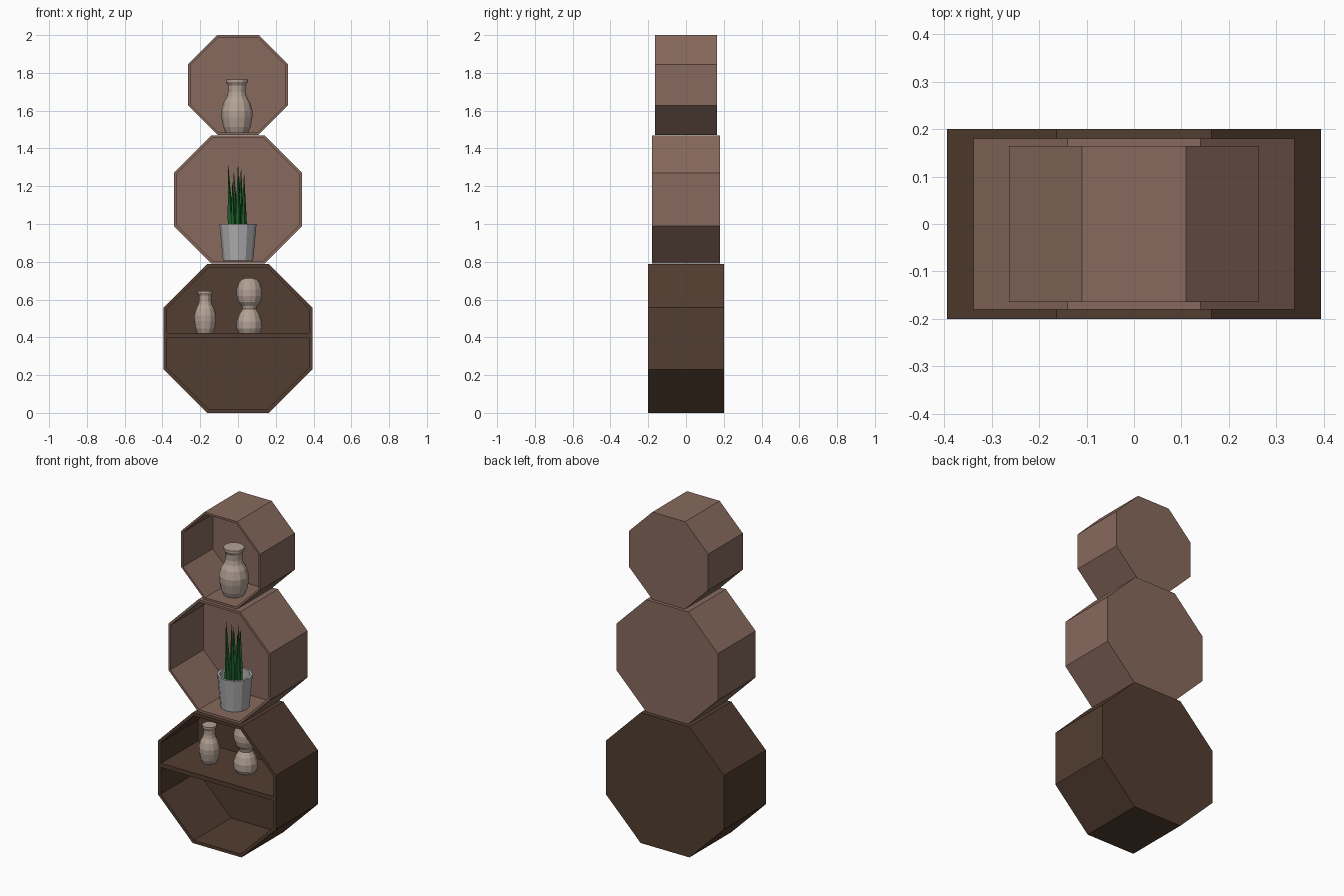
import bpy, bmesh, math
from mathutils import Vector

if "Cube" in bpy.data.objects:
    bpy.data.objects.remove(bpy.data.objects["Cube"])


def material(name, rgb):
    m = bpy.data.materials.new(name)
    m.diffuse_color = (*rgb, 1)
    m.use_nodes = True
    m.node_tree.nodes["Principled BSDF"].inputs["Base Color"].default_value = m.diffuse_color
    return m


DARK = material("dark_walnut", (0.085, 0.047, 0.029))
LIGHT = material("rosy_wood", (0.245, 0.142, 0.109))
CLAY = material("pale_clay", (0.45, 0.36, 0.30))
GREY = material("pot_grey", (0.43, 0.43, 0.44))
GREEN = material("leaf_green", (0.012, 0.11, 0.022))


def finish(bm, name, mat):
    bmesh.ops.recalc_face_normals(bm, faces=bm.faces[:])
    me = bpy.data.meshes.new(name)
    bm.to_mesh(me)
    bm.free()
    me.materials.append(mat)
    ob = bpy.data.objects.new(name, me)
    bpy.context.collection.objects.link(ob)
    return ob


def skin(bm, rings):
    """Join successive closed rings and cap both ends."""
    n = len(rings[0])
    for a, b in zip(rings, rings[1:]):
        for i in range(n):
            j = (i + 1) % n
            bm.faces.new((a[i], a[j], b[j], b[i]))
    bm.faces.new(rings[0])
    bm.faces.new(rings[-1])


def octagon_box(name, zc, apothem, half_depth, wall, back, mat):
    """Octagonal cabinet, open at the front with a closed back."""
    bm = bmesh.new()

    def ring(ap, y):
        r = ap / math.cos(math.pi / 8)
        return [bm.verts.new((r * math.cos(math.pi * (i + .5) / 4), y,
                              zc + r * math.sin(math.pi * (i + .5) / 4)))
                for i in range(8)]
    d = half_depth
    skin(bm, [ring(apothem, d), ring(apothem, -d),
              ring(apothem - wall, -d), ring(apothem - wall, d - back)])
    return finish(bm, name, mat)


def lathe(name, profile, loc, mat, sides=12):
    """Faceted turned form from (radius, height) points."""
    bm = bmesh.new()
    rings = [[bm.verts.new((loc[0] + r * math.cos(math.tau * i / sides),
                            loc[1] + r * math.sin(math.tau * i / sides),
                            loc[2] + z)) for i in range(sides)]
             for r, z in profile]
    skin(bm, rings)
    return finish(bm, name, mat)


# Three stacked octagonal cabinets
octagon_box("lower_cabinet", 0.394, 0.394, 0.20, 0.018, 0.045, DARK)
octagon_box("middle_cabinet", 1.130, 0.339, 0.18, 0.014, 0.045, LIGHT)
octagon_box("upper_cabinet", 1.736, 0.264, 0.165, 0.012, 0.045, LIGHT)

# Shelf across the lower cabinet
bm = bmesh.new()
bmesh.ops.create_cube(bm, size=1)
bmesh.ops.scale(bm, vec=(0.752, 0.36, 0.026), verts=bm.verts)
bmesh.ops.translate(bm, vec=(0, -0.018, 0.411), verts=bm.verts)
finish(bm, "lower_shelf", DARK)

# Vases with a narrow neck and flared rim
vase = [(.060, 0), (.073, .030), (.082, .080), (.083, .115), (.070, .160),
        (.052, .190), (.046, .215), (.047, .250), (.058, .268), (.058, .282)]
lathe("upper_vase", vase, (-0.006, -0.03, 1.484), CLAY)
lathe("small_vase", [(r * .70, z * .785) for r, z in vase],
      (-0.174, -0.025, 0.424), CLAY)

# Double-bulb ornament
bulb = [(.056, 0), (.067, .022), (.067, .060), (.054, .098), (.036, .125),
        (.040, .142), (.058, .164), (.067, .195), (.067, .230), (.056, .266),
        (.038, .284), (.020, .290)]
lathe("bulb_ornament", bulb, (0.060, -0.01, 0.424), CLAY)

# Tapered open pot
pot = [(.080, 0), (.098, .194), (.084, .194), (.070, .03)]
lathe("plant_pot", pot, (0, -0.03, 0.806), GREY)

# Spiky leaves: (base x, base y, tip x, tip y, tip z)
leaves = [(-.035, .00, -.052, -.01, 1.31), (-.010, .02, -.022, .02, 1.27),
          (.000, -.02, .000, -.03, 1.31), (.015, .01, .016, .015, 1.29),
          (.030, -.01, .032, -.02, 1.26), (-.022, -.03, -.030, -.04, 1.22),
          (.012, .035, .006, .045, 1.25)]
bm = bmesh.new()
for bx, by, tx, ty, tz in leaves:
    base, tip = Vector((bx, by - .03, .84)), Vector((tx, ty - .03, tz))
    rings = []
    for t, r in ((0, .013), (.4, .016), (1, .001)):
        c = base.lerp(tip, t)
        rings.append([bm.verts.new(c + Vector((r * math.cos(math.tau * i / 5),
                                               r * math.sin(math.tau * i / 5), 0)))
                      for i in range(5)])
    skin(bm, rings)
finish(bm, "plant_leaves", GREEN)
